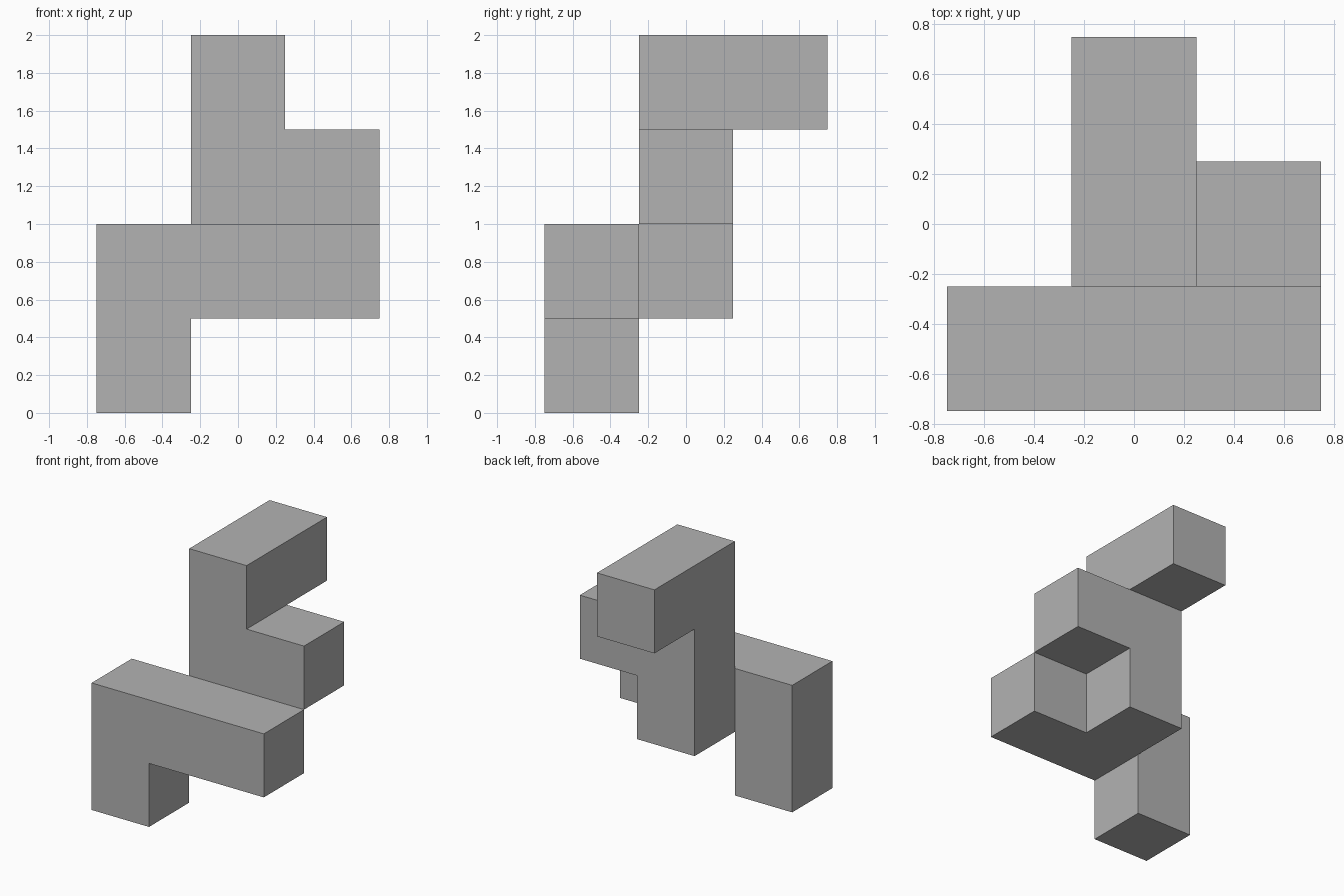
import bpy
import bmesh
import math
from mathutils import Matrix, Vector

cube = bpy.data.objects.get("Cube")
if cube:
    bpy.data.objects.remove(cube, do_unlink=True)

UNIT = 0.5

# Plain grey material
GREY = (0.45, 0.45, 0.45, 1.0)
grey = bpy.data.materials.new("grey")
grey.use_nodes = True
grey.diffuse_color = GREY
grey.node_tree.nodes["Principled BSDF"].inputs["Base Color"].default_value = GREY


def run(start, step, count):
    """Cells of a straight run of unit blocks."""
    return {tuple(s + d * i for s, d in zip(start, step)) for i in range(count)}


# Runs of blocks on a grid (x, y, z), centred in x and y
front_leg = run((-1, -1, 0), (0, 0, 1), 2)
front_bar = run((-1, -1, 1), (1, 0, 0), 3)
rear_column = run((0, 0, 1), (0, 0, 1), 3)
side_arm = run((0, 0, 2), (1, 0, 0), 2)
top_arm = run((0, 0, 3), (0, 1, 0), 2)
cells = front_leg | front_bar | rear_column | side_arm | top_arm

# Only the outer faces of the joined blocks
bm = bmesh.new()
for cell in sorted(cells):
    centre = Vector(cell) * UNIT + Vector((0, 0, UNIT / 2))
    verts = bmesh.ops.create_cube(bm, size=UNIT, matrix=Matrix.Translation(centre))["verts"]
    hidden = []
    for face in {f for v in verts for f in v.link_faces}:
        face.normal_update()
        neighbour = tuple(c + round(n) for c, n in zip(cell, face.normal))
        if neighbour in cells:
            hidden.append(face)
    bmesh.ops.delete(bm, geom=hidden, context='FACES')

# Weld the blocks and merge coplanar faces
bmesh.ops.remove_doubles(bm, verts=bm.verts[:], dist=0.001)
bmesh.ops.dissolve_limit(bm, angle_limit=math.radians(1),
                         verts=bm.verts[:], edges=bm.edges[:])

mesh = bpy.data.meshes.new("joined_blocks")
bm.to_mesh(mesh)
bm.free()
mesh.materials.append(grey)
bpy.context.collection.objects.link(bpy.data.objects.new("joined_blocks", mesh))
